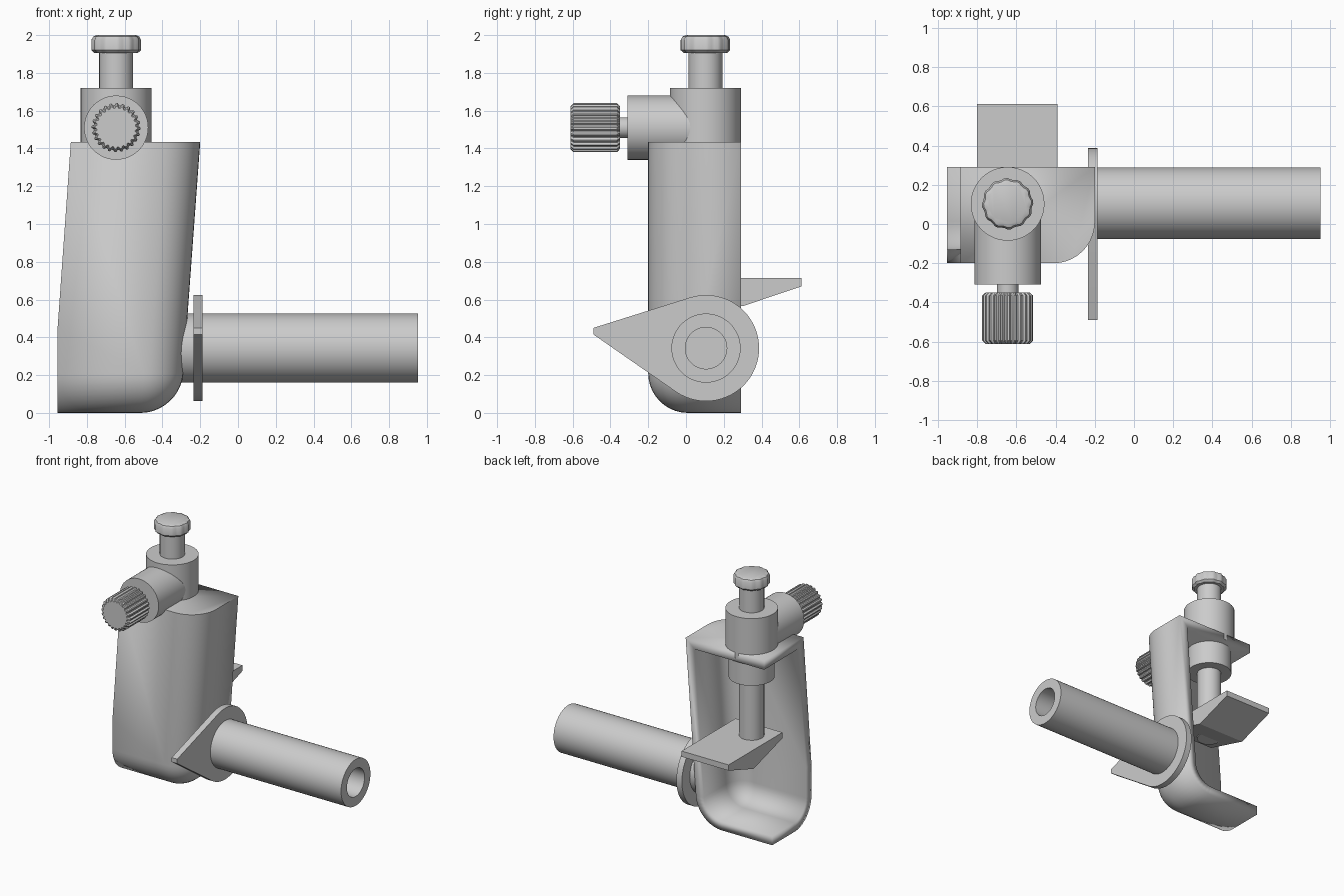
import bpy, bmesh
from math import pi, sin, cos
from mathutils import Matrix, Vector

cube = bpy.data.objects.get("Cube")
if cube:
    bpy.data.objects.remove(cube)


def finish(name, bm):
    """Turn a bmesh into a named, smooth-shaded object."""
    bmesh.ops.recalc_face_normals(bm, faces=bm.faces)
    mesh = bpy.data.meshes.new(name)
    bm.to_mesh(mesh)
    bm.free()
    obj = bpy.data.objects.new(name, mesh)
    bpy.context.collection.objects.link(obj)
    bpy.ops.object.select_all(action='DESELECT')
    obj.select_set(True)
    bpy.context.view_layer.objects.active = obj
    bpy.ops.object.shade_smooth_by_angle(angle=pi / 6)
    return obj


def turned(name, profile, centre, axis='Z', segments=48, groove=0):
    """Revolve (radius, height) pairs; groove pulls in every third and fourth point."""
    turn = {'Z': Matrix(), 'X': Matrix.Rotation(pi / 2, 4, 'Y'),
            'Y': Matrix.Rotation(-pi / 2, 4, 'X')}[axis]
    place = Matrix.Translation(centre) @ turn
    bm = bmesh.new()
    rings = []
    for r, h in profile:
        ring = []
        for i in range(segments):
            a = 2 * pi * i / segments
            rr = r - (groove if i % 4 > 1 else 0)
            ring.append(bm.verts.new(place @ Vector((rr * cos(a), rr * sin(a), h))))
        rings.append(ring)
    for low, high in zip(rings, rings[1:]):
        for i in range(segments):
            j = (i + 1) % segments
            bm.faces.new((low[i], low[j], high[j], high[i]))
    bm.faces.new(rings[0])
    bm.faces.new(rings[-1])
    return finish(name, bm)


def prism(points, depth):
    """Extrude a closed 3D outline along a vector."""
    bm = bmesh.new()
    face = bm.faces.new([bm.verts.new(p) for p in points])
    moved = bmesh.ops.extrude_face_region(bm, geom=[face], use_keep_orig=True)
    verts = [v for v in moved['geom'] if isinstance(v, bmesh.types.BMVert)]
    bmesh.ops.translate(bm, verts=verts, vec=depth)
    bmesh.ops.recalc_face_normals(bm, faces=bm.faces)
    return bm


# Corner-shaped bracket shell, open at the back and on one side
FRONT, BACK = -0.2, 0.29
outline = [(-0.955, 0), (-0.305, 0), (-0.2, 1.435), (-0.885, 1.435), (-0.955, 0.45)]
bm = prism([(x, FRONT, z) for x, z in outline], (0, BACK - FRONT, 0))


def is_rounded(edge):
    a, b = (v.co for v in edge.verts)
    mid = (a + b) / 2
    along_floor = a.z < 0.01 and b.z < 0.01
    floor_front = along_floor and mid.y < FRONT + 0.01
    floor_side = along_floor and min(a.x, b.x) > -0.4
    upright = mid.y < FRONT + 0.01 and min(a.x, b.x) > -0.4
    return floor_front or floor_side or upright


bmesh.ops.bevel(bm, geom=[e for e in bm.edges if is_rounded(e)], offset=0.21,
                segments=10, profile=0.5, affect='EDGES', clamp_overlap=True)
bmesh.ops.recalc_face_normals(bm, faces=bm.faces)
bm.normal_update()
open_faces = [f for f in bm.faces if f.normal.y > 0.9 or f.normal.x < -0.9]
bmesh.ops.delete(bm, geom=open_faces, context='FACES')
mesh_body = finish("bracket_body", bm)
# Make sure the wall thickens inwards
top = max(mesh_body.data.polygons, key=lambda p: p.center.z)
shell = mesh_body.modifiers.new("wall", 'SOLIDIFY')
shell.thickness = 0.07
shell.offset = -1 if top.normal.z > 0 else 1
shell.use_even_offset = True

# Upright clamp screw, its sleeve and its knob
SX, SY = -0.645, 0.103
turned("screw_sleeve", [(0.165, 1.18), (0.165, 1.39), (0.188, 1.39), (0.188, 1.72)], (SX, SY, 0))
turned("clamp_screw", [(0.09, 0.62), (0.09, 1.92)], (SX, SY, 0), segments=32)
turned("screw_knob", [(0.115, 1.905), (0.131, 1.92), (0.131, 1.975), (0.122, 1.992), (0.105, 2.0)],
       (SX, SY, 0), groove=0.006)

# Front locking boss, stem and knurled knob
HZ = 1.51
turned("lock_boss", [(0.17, -0.31), (0.17, SY)], (SX, 0, HZ), 'Y')
turned("lock_stem", [(0.055, -0.4), (0.055, -0.28)], (SX, 0, HZ), 'Y', segments=24)
turned("lock_knob", [(0.113, -0.612), (0.13, -0.595), (0.13, -0.365), (0.113, -0.35)],
       (SX, 0, HZ), 'Y', segments=96, groove=0.011)

# Clamp pad with a wedge-shaped underside
pad = [(-0.06, 0.715), (0.612, 0.715), (0.612, 0.67), (0.3, 0.565), (-0.06, 0.67)]
finish("clamp_pad", prism([(-0.8, y, z) for y, z in pad], (0.41, 0, 0)))

# Side tube with a bore in its outer end
TY, TZ = 0.106, 0.343
turned("side_tube", [(0.183, -0.34), (0.183, 0.953), (0.11, 0.953), (0.11, -0.15)],
       (0, TY, TZ), 'X')

# Pointer disc: a round plate drawn out to a tip
bm = bmesh.new()
for x in (-0.235, -0.187):
    for i in range(64):
        a = 2 * pi * i / 64
        bm.verts.new((x, TY + 0.281 * cos(a), TZ + 0.281 * sin(a)))
    for z in (0.415, 0.45):
        bm.verts.new((x, -0.49, z))
hull = bmesh.ops.convex_hull(bm, input=bm.verts)
inside = [v for v in hull['geom_interior'] if isinstance(v, bmesh.types.BMVert)]
bmesh.ops.delete(bm, geom=inside, context='VERTS')
bmesh.ops.dissolve_limit(bm, angle_limit=0.01, verts=bm.verts, edges=bm.edges)
finish("pointer_disc", bm)
